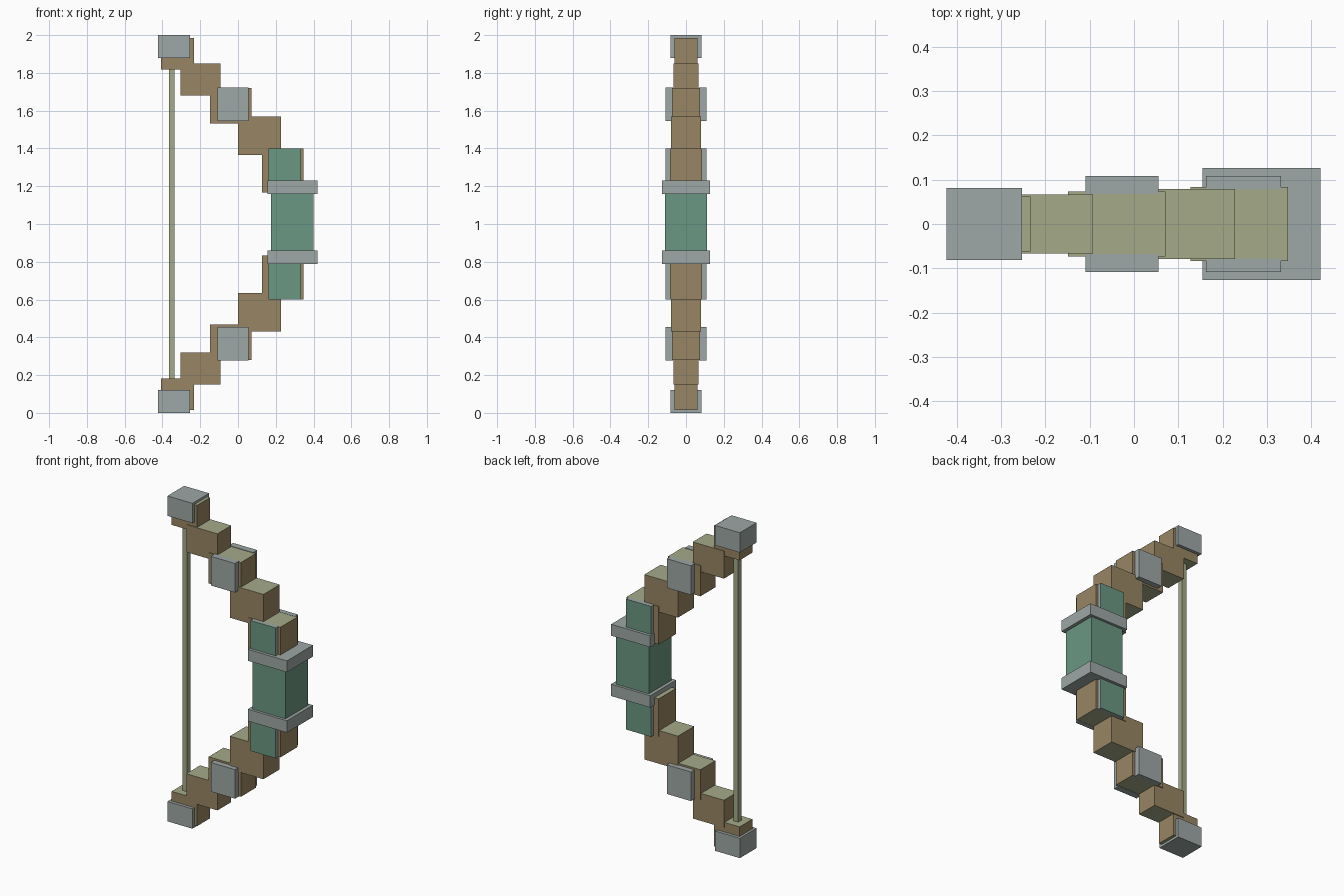
import bpy
import bmesh

if "Cube" in bpy.data.objects:
    bpy.data.objects.remove(bpy.data.objects["Cube"])


def material(name, rgb):
    m = bpy.data.materials.new(name)
    m.diffuse_color = (*rgb, 1)
    m.use_nodes = True
    m.node_tree.nodes["Principled BSDF"].inputs["Base Color"].default_value = m.diffuse_color
    return m


STEEL = material("grey metal", (0.337, 0.392, 0.381))
WOOD = material("brown wood", (0.314, 0.235, 0.127))
PALE = material("pale olive", (0.376, 0.402, 0.246))
GREEN = material("green wrap", (0.147, 0.309, 0.223))


def box(name, x, y, z, mat, face_mat=None, axis=None):
    """Box from ranges; faces pointing along axis may get a second colour."""
    bm = bmesh.new()
    bmesh.ops.create_cube(bm, size=1)
    for v in bm.verts:
        v.co = [r[0] if c < 0 else r[1] for c, r in zip(v.co, (x, y, z))]
    bm.normal_update()
    if face_mat:
        for f in bm.faces:
            f.material_index = int(abs(f.normal[axis]) > 0.5)
    mesh = bpy.data.meshes.new(name)
    bm.to_mesh(mesh)
    bm.free()
    mesh.materials.append(mat)
    if face_mat:
        mesh.materials.append(face_mat)
    obj = bpy.data.objects.new(name, mesh)
    bpy.context.collection.objects.link(obj)
    return obj


# limb blocks from tip to grip: x range, half depth, upper z range
LIMB = [
    ((-0.408, -0.234), 0.062, (1.819, 1.986)),
    ((-0.305, -0.093), 0.067, (1.681, 1.850)),
    ((-0.149, 0.071), 0.073, (1.533, 1.720)),
    ((0.0, 0.228), 0.079, (1.364, 1.568)),
    ((0.127, 0.347), 0.084, (1.167, 1.400)),
]

for end in ("upper", "lower"):
    def zr(lo, hi):
        return (lo, hi) if end == "upper" else (2 - hi, 2 - lo)

    # stepped wooden limb with pale end grain
    for i, (x, h, z) in enumerate(LIMB):
        box(f"{end}_limb_{i + 1}", x, (-h, h), zr(*z), WOOD, PALE, 2)

    # metal tip cap
    box(f"{end}_tip_cap", (-0.423, -0.253), (-0.081, 0.081), zr(1.878, 2.0), STEEL)

    # side plates on the limb and green-faced plates next to the grip
    for side, s in (("front", -1), ("back", 1)):
        box(f"{end}_{side}_limb_plate", (-0.109, 0.055),
            sorted((s * 0.068, s * 0.108)), zr(1.544, 1.723), STEEL)
        box(f"{end}_{side}_grip_plate", (0.162, 0.332),
            sorted((s * 0.078, s * 0.108)), zr(1.17, 1.401), STEEL, GREEN, 1)

# grip with a guard at each end
box("grip", (0.175, 0.4), (-0.11, 0.11), (0.82, 1.2), GREEN)
box("upper_guard", (0.155, 0.421), (-0.126, 0.126), (1.159, 1.229), STEEL)
box("lower_guard", (0.155, 0.421), (-0.126, 0.126), (0.788, 0.861), STEEL)

# string
box("string", (-0.366, -0.335), (-0.016, 0.016), (0.16, 1.84), PALE)
